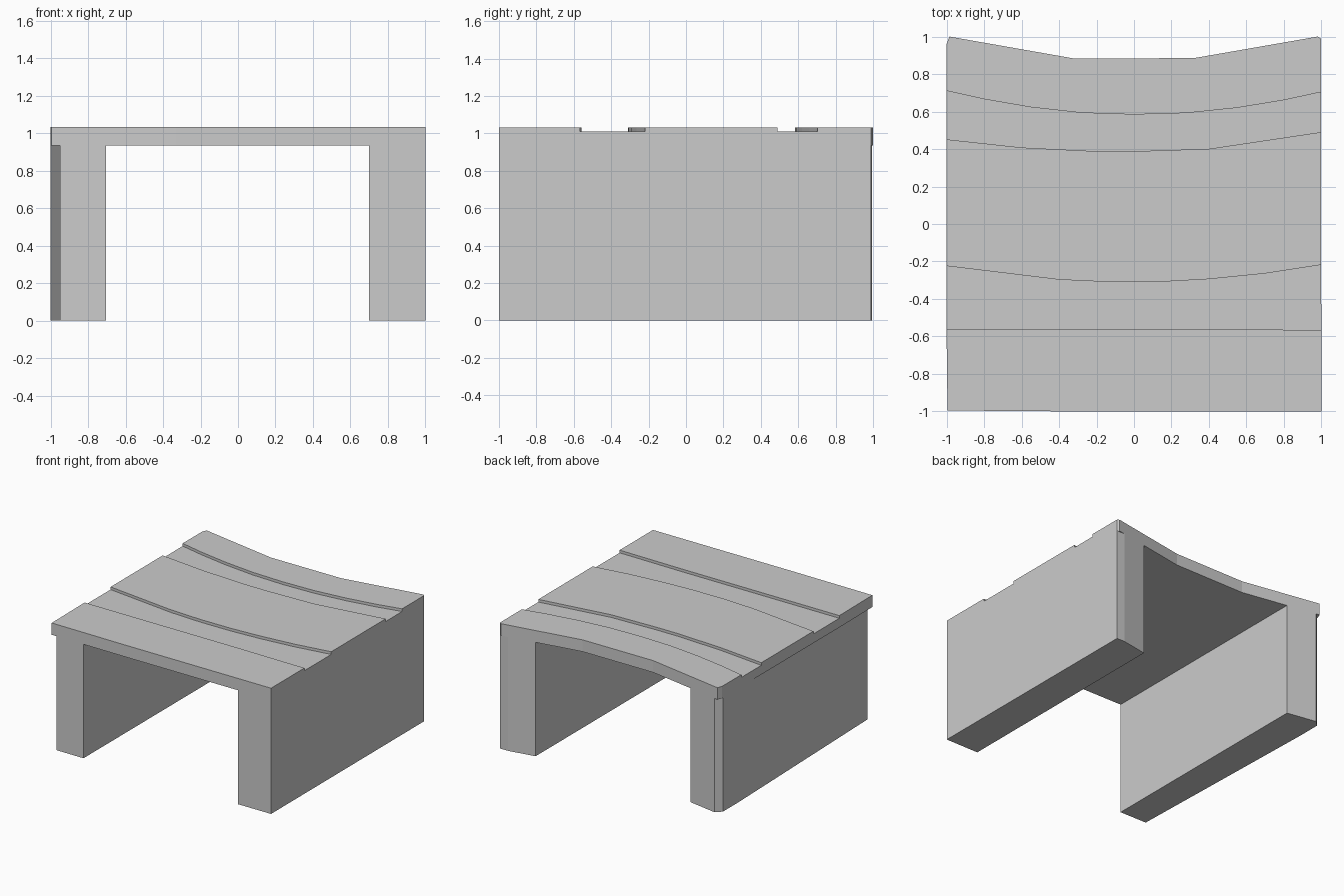
import bpy, bmesh

if "Cube" in bpy.data.objects:
    bpy.data.objects.remove(bpy.data.objects["Cube"])


def prism(name, outline, z0, z1):
    """Vertical prism from a counter-clockwise plan outline."""
    bm = bmesh.new()
    base = bm.faces.new([bm.verts.new((x, y, z0)) for x, y in outline])
    top = bmesh.ops.extrude_face_region(bm, geom=[base])["geom"]
    verts = [v for v in top if isinstance(v, bmesh.types.BMVert)]
    bmesh.ops.translate(bm, verts=verts, vec=(0, 0, z1 - z0))
    bmesh.ops.recalc_face_normals(bm, faces=bm.faces)
    me = bpy.data.meshes.new(name)
    bm.to_mesh(me)
    bm.free()
    ob = bpy.data.objects.new(name, me)
    bpy.context.scene.collection.objects.link(ob)
    return ob


def cut(body, name, outline, z0, z1):
    """Subtract a prism from the body and discard the cutter."""
    cutter = prism(name, outline, z0, z1)
    cutter.hide_render = True
    mod = body.modifiers.new(name, "BOOLEAN")
    mod.operation = "DIFFERENCE"
    mod.solver = "EXACT"
    mod.object = cutter
    bpy.context.view_layer.objects.active = body
    bpy.ops.object.modifier_apply(modifier=mod.name)
    bpy.data.objects.remove(cutter)


DECK_BOTTOM, GROOVE, TOP = 0.935, 1.01, 1.032

# Whole block with the bowed back edge
body = prism("bridge_platform", [
    (-0.995, -0.995), (-0.33, -1), (1, -1), (0.997, 0.99), (0.98, 1),
    (0.32, 0.885), (-0.32, 0.883), (-0.985, 1), (-1, 0.96), (-1, -0.6)],
    0, TOP)

# Opening between the two side walls
cut(body, "tunnel_cutter",
    [(-0.705, -1.2), (0.7, -1.2), (0.7, 1.2), (-0.705, 1.2)], -0.5, DECK_BOTTOM)

# Left wall slants inward towards the front, under the deck overhang
cut(body, "left_wall_trim",
    [(-1.2, -1.1), (-0.947, -1.1), (-1.006, 0.95), (-1.2, 0.95)], -0.5, DECK_BOTTOM)

# Small trims at the back corners of the walls
cut(body, "left_corner_trim",
    [(-1.04, 0.91), (-0.92, 1.03), (-1.04, 1.1)], -0.5, DECK_BOTTOM)
cut(body, "right_corner_trim",
    [(0.9, 0.99), (1.1, 0.99), (1.1, 1.1), (0.9, 1.1)], -0.5, DECK_BOTTOM)

# Shallow grooves across the deck: front edge curve, back edge curve
grooves = [
    ([(-1.05, -0.56), (0.4, -0.56), (1.05, -0.567)],
     [(-1.05, -0.218), (-0.4, -0.297), (-0.12, -0.31), (0.15, -0.308),
      (0.4, -0.294), (0.7, -0.264), (1.05, -0.21)]),
    ([(-1.05, 0.457), (-0.6, 0.408), (-0.2, 0.388), (0, 0.388),
      (0.4, 0.401), (1.05, 0.498)],
     [(-1.05, 0.722), (-0.8, 0.666), (-0.55, 0.623), (-0.28, 0.593),
      (0, 0.584), (0.28, 0.592), (0.55, 0.62), (0.8, 0.661), (1.05, 0.715)]),
]
for i, (front, back) in enumerate(grooves):
    cut(body, f"groove_cutter_{i}", front + back[::-1], GROOVE, 1.2)
